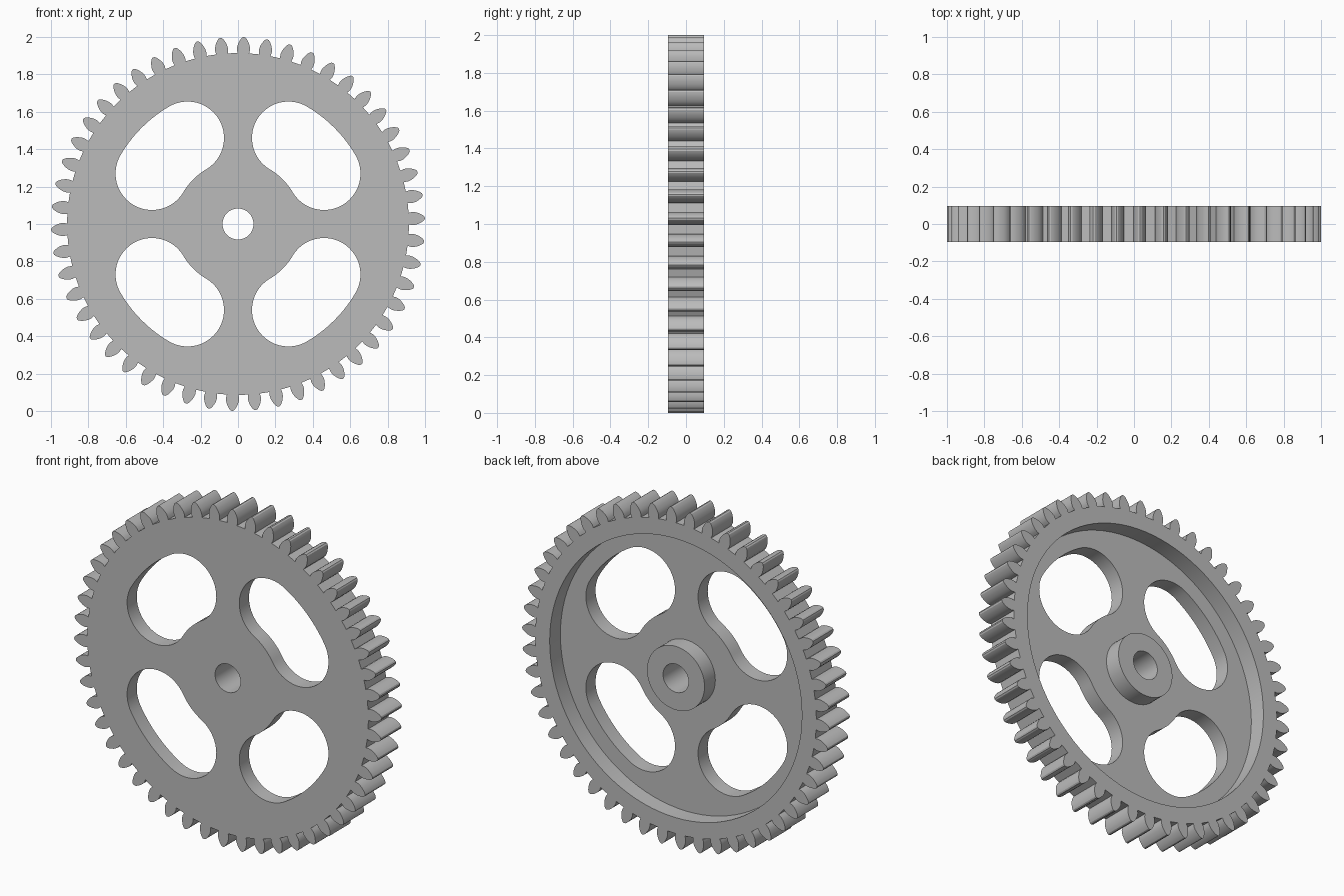
import bpy, bmesh
from math import cos, sin, pi, radians

cube = bpy.data.objects.get("Cube")
if cube:
    bpy.data.objects.remove(cube)

TEETH = 50
HALF = 0.095          # half the gear thickness
RECESS_FLOOR = -0.005  # back surface of the web

metal = bpy.data.materials.new("grey metal")
metal.use_nodes = True
grey = (0.5, 0.5, 0.5, 1)
metal.diffuse_color = grey
metal.node_tree.nodes["Principled BSDF"].inputs["Base Color"].default_value = grey


def polar(r, a, cx=0, cz=0):
    return cx + r * cos(a), cz + r * sin(a)


def arc(r, a0, a1, n, cx=0, cz=0):
    return [polar(r, a0 + (a1 - a0) * i / n, cx, cz) for i in range(n + 1)]


def circle(r, n=96):
    return arc(r, 0, 2 * pi, n)[:-1]


def prism(name, outline, y0, y1):
    """Extrude an outline in the xz plane from y0 to y1."""
    bm = bmesh.new()
    face = bm.faces.new([bm.verts.new((x, y0, z + 1)) for x, z in outline])
    new = bmesh.ops.extrude_face_region(bm, geom=[face])["geom"]
    bmesh.ops.translate(bm, vec=(0, y1 - y0, 0),
                        verts=[v for v in new if isinstance(v, bmesh.types.BMVert)])
    bmesh.ops.recalc_face_normals(bm, faces=bm.faces)
    mesh = bpy.data.meshes.new(name)
    bm.to_mesh(mesh)
    bm.free()
    mesh.materials.append(metal)
    obj = bpy.data.objects.new(name, mesh)
    bpy.context.collection.objects.link(obj)
    return obj


def combine(target, tool, operation):
    """Apply a boolean and discard the tool."""
    mod = target.modifiers.new(operation.title(), "BOOLEAN")
    mod.object, mod.operation, mod.solver = tool, operation, "EXACT"
    bpy.context.view_layer.objects.active = target
    bpy.ops.object.modifier_apply(modifier=mod.name)
    bpy.data.objects.remove(tool)


# Toothed blank: each flank is (radius, half width), undercut at the root
flank = [(0.914, 0.031), (0.932, 0.035), (0.948, 0.034), (0.962, 0.030),
         (0.976, 0.024), (0.988, 0.017), (0.997, 0.009)]
outline = []
for i in range(TEETH):
    a = 2 * pi * (i + 0.25) / TEETH
    outline += [polar(r, a - w / r) for r, w in flank]
    outline.append(polar(1.0, a))
    outline += [polar(r, a + w / r) for r, w in reversed(flank)]
gear = prism("gear_wheel", outline, -HALF, HALF)

# Recessed back with a raised hub
combine(gear, prism("recess_cutter", circle(0.82), RECESS_FLOOR, 0.2), "DIFFERENCE")
combine(gear, prism("hub", circle(0.187, 64), -0.05, HALF), "UNION")
combine(gear, prism("bore_cutter", circle(0.083, 48), -0.2, 0.2), "DIFFERENCE")

# Four curved slots with round ends
MID, END, SPREAD = 0.533, 0.195, radians(14.6)
for k in range(4):
    c = pi / 4 + k * pi / 2
    a0, a1 = c - SPREAD, c + SPREAD
    slot = arc(MID + END, a0, a1, 14)
    slot += arc(END, a1, a1 + pi, 28, *polar(MID, a1))[1:]
    slot += arc(MID - END, a1, a0, 14)[1:]
    slot += arc(END, a0 + pi, a0 + 2 * pi, 28, *polar(MID, a0))[1:-1]
    combine(gear, prism("slot_cutter", slot, -0.2, 0.2), "DIFFERENCE")

bpy.ops.object.select_all(action="DESELECT")
gear.select_set(True)
bpy.context.view_layer.objects.active = gear
bpy.ops.object.shade_smooth_by_angle(angle=radians(30))
